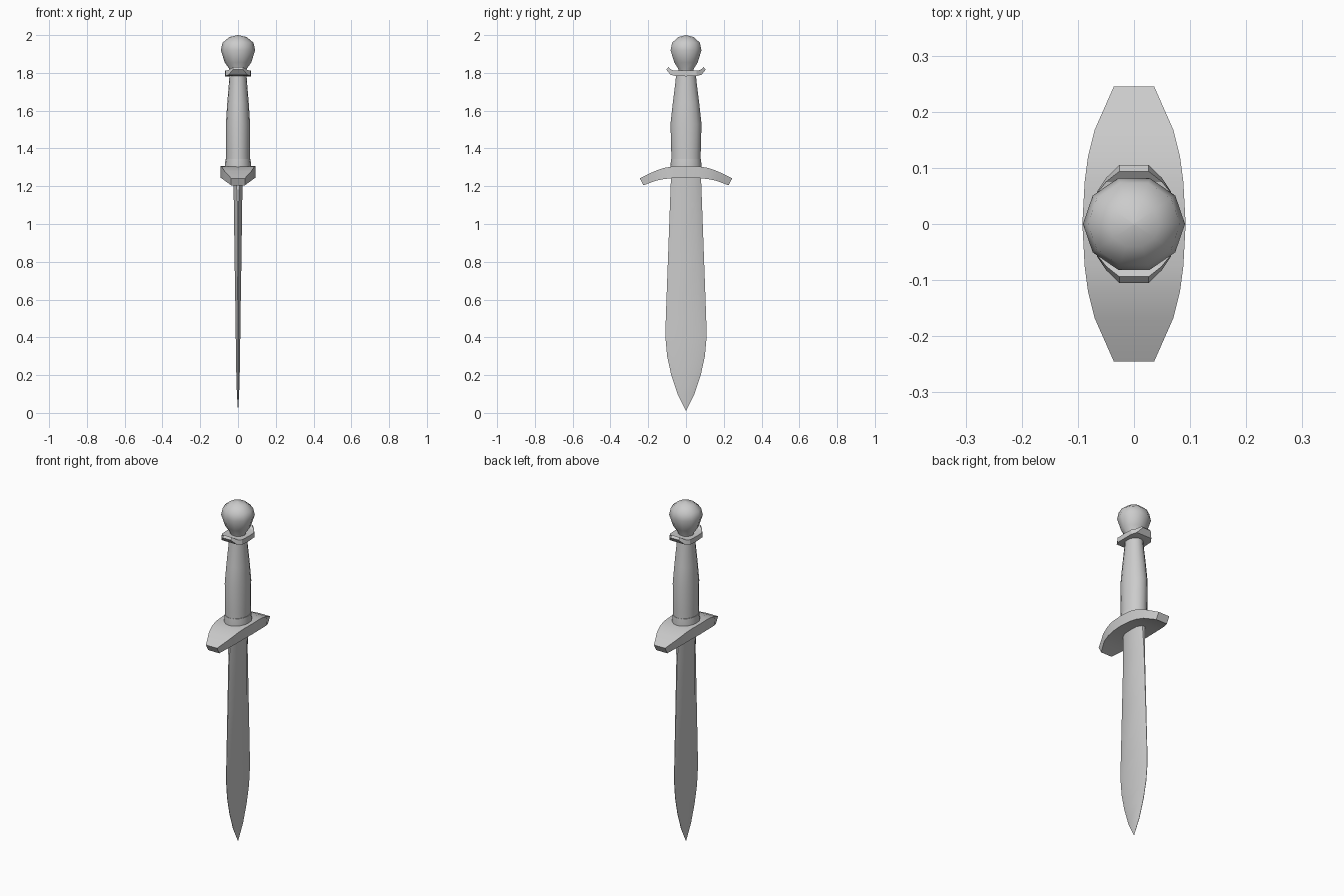
import bpy, bmesh, math

cube = bpy.data.objects.get("Cube")
if cube:
    bpy.data.objects.remove(cube)

steel = bpy.data.materials.new("grey steel")
steel.use_nodes = True
GREY = (0.6, 0.6, 0.6, 1)
steel.diffuse_color = GREY
steel.node_tree.nodes["Principled BSDF"].inputs["Base Color"].default_value = GREY


def loft(name, rings, angle):
    """Skin a closed surface through rings of equal point count."""
    bm = bmesh.new()
    loops = [[bm.verts.new(p) for p in ring] for ring in rings]
    n = len(loops[0])
    for a, b in zip(loops, loops[1:]):
        for i in range(n):
            j = (i + 1) % n
            bm.faces.new((a[i], a[j], b[j], b[i]))
    bm.faces.new(loops[0][::-1])
    bm.faces.new(loops[-1])
    bmesh.ops.remove_doubles(bm, verts=bm.verts, dist=0.0005)
    bmesh.ops.recalc_face_normals(bm, faces=bm.faces)
    mesh = bpy.data.meshes.new(name)
    bm.to_mesh(mesh)
    bm.free()
    mesh.materials.append(steel)
    obj = bpy.data.objects.new(name, mesh)
    bpy.context.collection.objects.link(obj)
    bpy.ops.object.select_all(action='DESELECT')
    bpy.context.view_layer.objects.active = obj
    obj.select_set(True)
    bpy.ops.object.shade_smooth_by_angle(angle=math.radians(angle))
    return obj


def ovals(profile, sides, turn=0):
    """Oval rings from (x radius, y radius, z) rows."""
    steps = [turn + math.tau * i / sides for i in range(sides)]
    return [[(rx * math.cos(t), ry * math.sin(t), z) for t in steps]
            for rx, ry, z in profile]


def mirrored(half):
    """Mirror stations given outward from y = 0 to the other side."""
    return [(-s[0], *s[1:]) for s in half[:0:-1]] + half


def bar(name, half):
    """Curved bar from (top y, top z, bottom y, bottom z, half width) rows."""
    rings = []
    for ty, tz, by, bz, w in mirrored(half):
        by = math.copysign(by, ty)
        rings.append([(-w, ty, tz), (w, ty, tz), (w, by, bz), (-w, by, bz)])
    return loft(name, rings, 25)


# Blade: bevelled flat section, widest near the point
blade_rows = [  # z, half width, half thickness, edge half thickness
    (0.01, 0.0, 0.0, 0.0), (0.1, 0.045, 0.006, 0.001),
    (0.2, 0.078, 0.009, 0.001), (0.3, 0.1, 0.011, 0.001),
    (0.4, 0.109, 0.012, 0.001), (0.5, 0.107, 0.013, 0.001),
    (0.8, 0.096, 0.018, 0.002), (1.1, 0.085, 0.022, 0.003),
    (1.26, 0.079, 0.025, 0.01)]
blade = []
for z, w, t, e in blade_rows:
    f = 0.6 * w
    blade.append([(t, -f, z), (t, f, z), (e, w, z), (-e, w, z),
                  (-t, f, z), (-t, -f, z), (-e, -w, z), (e, -w, z)])
loft("blade", blade, 30)

# Crossguard drooping at both ends
bar("crossguard", [
    (0, 1.306, 0, 1.245, 0.092), (0.075, 1.304, 0.07, 1.243, 0.088),
    (0.12, 1.296, 0.115, 1.238, 0.082), (0.168, 1.279, 0.16, 1.229, 0.07),
    (0.245, 1.242, 0.225, 1.205, 0.036)])

# Grip with a collar at its base
loft("grip", ovals([
    (0.063, 0.078, 1.325), (0.063, 0.078, 1.38), (0.064, 0.082, 1.53),
    (0.057, 0.07, 1.64), (0.047, 0.055, 1.76), (0.045, 0.052, 1.8)], 16), 40)
loft("grip_collar", ovals([
    (0.07, 0.082, 1.29), (0.07, 0.082, 1.31), (0.066, 0.079, 1.345)], 16), 40)

# Small upper guard curling upward
bar("upper_guard", [
    (0, 1.812, 0, 1.782, 0.068), (0.055, 1.812, 0.058, 1.784, 0.066),
    (0.075, 1.815, 0.082, 1.79, 0.05), (0.094, 1.83, 0.105, 1.818, 0.026)])

# Pommel: faceted bulb narrowing to a neck
loft("pommel", ovals([
    (0.042, 0.04, 1.8), (0.045, 0.042, 1.82), (0.07, 0.065, 1.855),
    (0.091, 0.086, 1.92), (0.082, 0.077, 1.96), (0.045, 0.042, 1.99),
    (0.001, 0.001, 2.0)], 10), 60)
